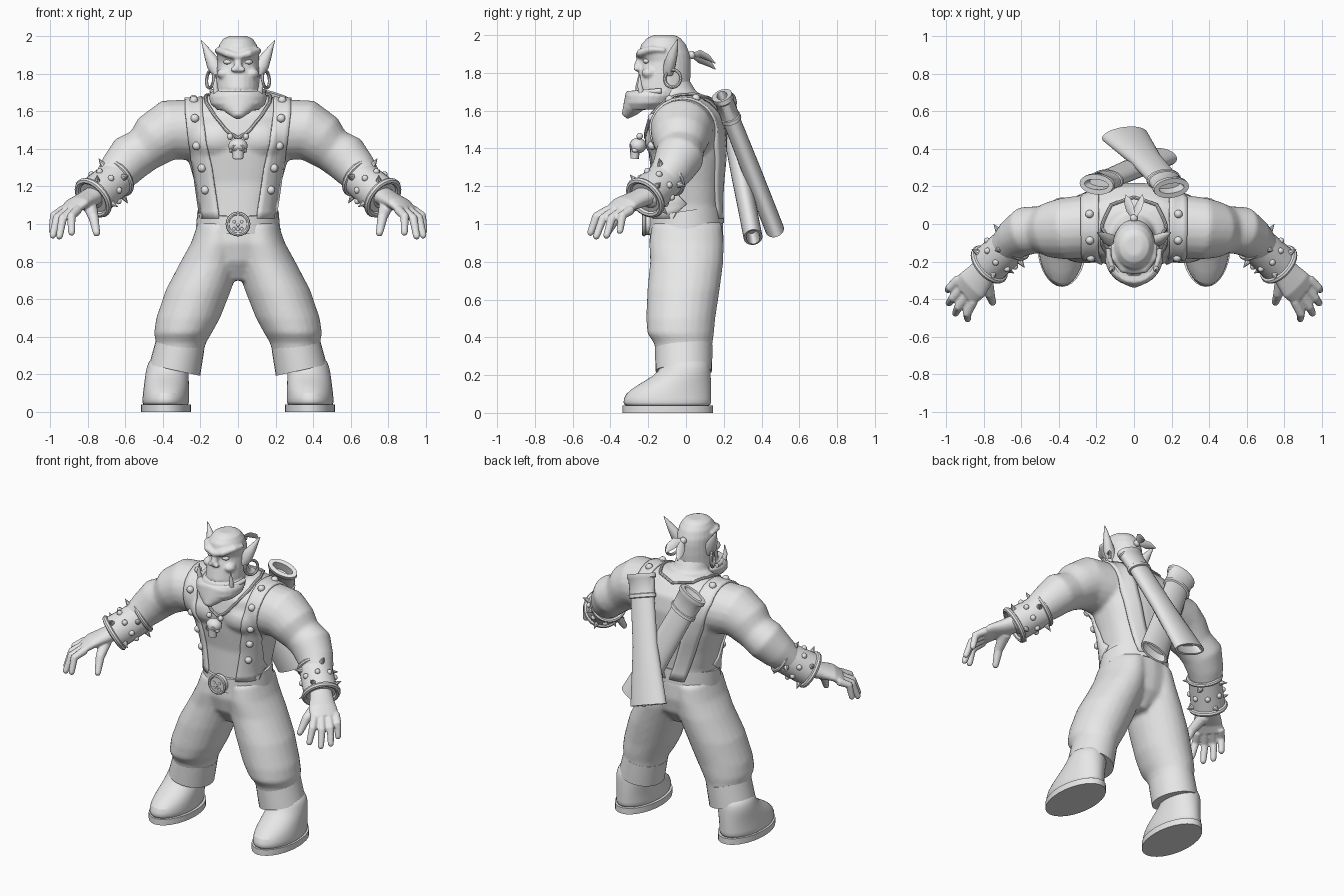
import bpy, bmesh, math
from mathutils import Vector, Matrix
from mathutils.bvhtree import BVHTree

X, Y, Z = Vector((1, 0, 0)), Vector((0, 1, 0)), Vector((0, 0, 1))
cube = bpy.data.objects.get("Cube")
if cube:
    bpy.data.objects.remove(cube, do_unlink=True)

grey = bpy.data.materials.new("plain_grey")
grey.use_nodes = True
grey.diffuse_color = (0.8, 0.8, 0.8, 1)
grey.node_tree.nodes["Principled BSDF"].inputs["Base Color"].default_value = grey.diffuse_color


def loft(bm, stations, wide=X, axis=None, n=20, square=1.0):
    """Skin of oval rings; each station is x, y, z, radius along wide, other radius."""
    pts = [Vector(s[:3]) for s in stations]
    rings = []
    for i, s in enumerate(stations):
        t = axis or pts[min(i + 1, len(pts) - 1)] - pts[max(i - 1, 0)]
        t = t.normalized()
        a = (wide - t * wide.dot(t)).normalized()
        b = t.cross(a)
        ring = []
        for k in range(n):
            c, d = math.cos(math.tau * k / n), math.sin(math.tau * k / n)
            c, d = (math.copysign(abs(v) ** square, v) for v in (c, d))
            ring.append(bm.verts.new(pts[i] + a * s[3] * c + b * s[-1] * d))
        rings.append(ring)
    for p, q in zip(rings, rings[1:]):
        for k in range(n):
            j = (k + 1) % n
            bm.faces.new((p[k], p[j], q[j], q[k]))
    bm.faces.new(rings[0][::-1])
    bm.faces.new(rings[-1])


def levels(bm, rows, n=24, square=1.0):
    """Level rings; each row is z, centre x, half width, front y, back y."""
    loft(bm, [(x, (f + b) / 2, z, w, (b - f) / 2) for z, x, w, f, b in rows], X, Z, n, square)


def blob(bm, loc, size, seg=16):
    m = Matrix.Translation(loc) @ Matrix.Diagonal((*size, 1))
    bmesh.ops.create_uvsphere(bm, u_segments=seg, v_segments=seg // 2, radius=1, matrix=m)


def cone(bm, loc, direction, r1, r2, length, seg=8):
    q = Vector(direction).to_track_quat('Z', 'Y').to_matrix().to_4x4()
    m = Matrix.Translation(loc) @ q @ Matrix.Translation((0, 0, length / 2))
    bmesh.ops.create_cone(bm, cap_ends=True, segments=seg, radius1=r1, radius2=r2, depth=length, matrix=m)


def torus(bm, loc, normal, big, small, n=24, m=8):
    q = Vector(normal).to_track_quat('Z', 'Y')
    grid = []
    for i in range(n):
        u = math.tau * i / n
        row = []
        for j in range(m):
            v = math.tau * j / m
            d = big + small * math.cos(v)
            p = Vector((d * math.cos(u), d * math.sin(u), small * math.sin(v)))
            row.append(bm.verts.new(Vector(loc) + q @ p))
        grid.append(row)
    for i in range(n):
        for j in range(m):
            k, l = (i + 1) % n, (j + 1) % m
            bm.faces.new((grid[i][j], grid[k][j], grid[k][l], grid[i][l]))


def pair(bm):
    """Add the mirror image of what has been built so far."""
    new = bmesh.ops.duplicate(bm, geom=bm.verts[:] + bm.edges[:] + bm.faces[:])["geom"]
    for v in new:
        if isinstance(v, bmesh.types.BMVert):
            v.co.x *= -1


def finish(name, bm, mirror=False, voxel=0, subsurf=0, solid=0, smooth=5):
    if mirror:
        pair(bm)
    bmesh.ops.recalc_face_normals(bm, faces=bm.faces[:])
    mesh = bpy.data.meshes.new(name)
    bm.to_mesh(mesh)
    bm.free()
    ob = bpy.data.objects.new(name, mesh)
    bpy.context.scene.collection.objects.link(ob)
    mesh.materials.append(grey)
    bpy.ops.object.select_all(action='DESELECT')
    ob.select_set(True)
    bpy.context.view_layer.objects.active = ob
    bpy.ops.object.shade_smooth_by_angle(angle=math.radians(42))
    if solid:
        mod = ob.modifiers.new("thickness", 'SOLIDIFY')
        mod.thickness, mod.offset = solid, 0
    if subsurf:
        mod = ob.modifiers.new("round", 'SUBSURF')
        mod.levels = mod.render_levels = subsurf
    if voxel:
        mod = ob.modifiers.new("fuse", 'REMESH')
        mod.mode, mod.voxel_size, mod.use_smooth_shade = 'VOXEL', voxel, True
        mod = ob.modifiers.new("soften", 'SMOOTH')
        mod.factor, mod.iterations = 0.5, smooth
    return ob


# Torso, neck and arms
bm = bmesh.new()
loft(bm, [(.22, -.01, 1.5, .17, .165), (.37, -.025, 1.5, .165, .16), (.44, -.03, 1.45, .15, .145),
          (.5, -.03, 1.395, .125, .12), (.57, -.035, 1.355, .13, .128), (.63, -.075, 1.285, .112, .112),
          (.69, -.13, 1.215, .09, .09), (.78, -.22, 1.13, .07, .06)], Y)
blob(bm, (.11, -.13, 1.45), (.13, .09, .1))
pair(bm)
levels(bm, [(.98, 0, .2, -.18, .19), (1.1, 0, .203, -.178, .185), (1.22, 0, .23, -.175, .195),
            (1.35, 0, .268, -.195, .215), (1.48, 0, .3, -.21, .22), (1.58, 0, .3, -.19, .2),
            (1.65, 0, .24, -.13, .14), (1.69, 0, .14, -.1, .08)], 32, .82)
loft(bm, [(0, -.02, 1.58, .13, .13), (0, -.09, 1.76, .1, .095)])
body = finish("torso_and_arms", bm, voxel=.013)

# Trousers
bm = bmesh.new()
levels(bm, [(1.0, .1, .115, -.18, .19), (.9, .115, .135, -.195, .2), (.8, .145, .16, -.19, .198),
            (.65, .21, .174, -.205, .178), (.5, .265, .17, -.21, .155), (.42, .293, .154, -.205, .148),
            (.37, .303, .134, -.17, .14), (.3, .317, .128, -.155, .138)])
pair(bm)
levels(bm, [(1.02, 0, .212, -.185, .195), (.9, 0, .245, -.195, .2), (.8, 0, .22, -.17, .18), (.7, 0, .07, -.1, .1)])
finish("trousers", bm, voxel=.013, smooth=4)

# Trouser cuffs
bm = bmesh.new()
loft(bm, [(.307, -.012, .36, .131, .152), (.337, -.012, .222, .139, .15)], n=28)
finish("trouser_cuffs", bm, mirror=True)

# Boots and soles
bm = bmesh.new()
levels(bm, [(.3, .365, .1, -.11, .115), (.24, .375, .112, -.135, .13), (.2, .378, .116, -.165, .132),
            (.15, .38, .12, -.255, .135), (.1, .383, .124, -.33, .136), (.05, .385, .126, -.335, .136),
            (.03, .385, .124, -.33, .136)])
finish("boots", bm, mirror=True, subsurf=1)
bm = bmesh.new()
levels(bm, [(0, .383, .134, -.335, .142), (.04, .383, .134, -.335, .142)], 28)
finish("boot_soles", bm, mirror=True)

# Belt and buckle
bm = bmesh.new()
loft(bm, [(0, 0, .975, .224, .203), (0, 0, 1.07, .216, .2)], X, Vector((0, -.15, 1)), 32)
finish("belt", bm)
bm = bmesh.new()
cone(bm, (0, -.19, 1.0), -Y, .06, .055, .035, 24)
torus(bm, (0, -.222, 1.0), Y, .056, .01)
for x, z in ((-.02, 1.012), (.02, 1.012), (0, .995), (-.02, .975), (0, .972), (.02, .975)):
    blob(bm, (x, -.225, z), (.009, .006, .009), 8)
finish("belt_buckle", bm)

# Head: skull, face, jaw and chin tuft fused together
bm = bmesh.new()
blob(bm, (.075, -.195, 1.8), (.038, .04, .03))
blob(bm, (.02, -.26, 1.822), (.02, .018, .014))
loft(bm, [(0, -.245, 1.89, .02, .024), (.055, -.238, 1.907, .022, .026),
          (.1, -.18, 1.925, .018, .022), (.115, -.11, 1.92, .01, .012)], Z, n=12)
pair(bm)
levels(bm, [(2.0, 0, .045, -.17, -.06), (1.985, 0, .08, -.205, -.03), (1.95, 0, .102, -.238, 0),
            (1.9, 0, .113, -.25, .02), (1.86, 0, .11, -.23, .025), (1.8, 0, .114, -.25, .025),
            (1.72, 0, .117, -.27, .02), (1.64, 0, .105, -.22, .01)])
levels(bm, [(1.705, 0, .142, -.31, -.05), (1.68, 0, .155, -.322, -.04), (1.64, 0, .147, -.33, -.06),
            (1.605, 0, .11, -.32, -.11)])
loft(bm, [(0, -.26, 1.66, .12, .07), (0, -.295, 1.605, .075, .045), (0, -.325, 1.568, .02, .02)])
loft(bm, [(0, -.235, 1.89, .018, .02), (0, -.255, 1.835, .024, .022), (0, -.25, 1.81, .02, .015)], n=12)
finish("head", bm, voxel=.008, smooth=3)

# Lower lip rim around the jaw
bm = bmesh.new()
arc = [math.radians(a) for a in range(-90, 91, 15)]
loft(bm, [(.138 * math.sin(a), -.13 - .176 * math.cos(a), 1.705 - .015 * math.cos(a), .014, .014) for a in arc], Z, n=10)
finish("lower_lip", bm)

# Eyes, tusks, ears and earrings
bm = bmesh.new()
blob(bm, (.052, -.208, 1.862), (.026, .02, .014))
finish("eyes", bm, mirror=True)
bm = bmesh.new()
loft(bm, [(.115, -.235, 1.69, .017, .017), (.122, -.245, 1.735, .013, .013), (.116, -.245, 1.795, .002, .002)], n=10)
finish("tusks", bm, mirror=True)
bm = bmesh.new()
loft(bm, [(.1, -.095, 1.8, .028, .035), (.128, -.085, 1.85, .032, .04), (.155, -.07, 1.9, .026, .026),
          (.178, -.055, 1.945, .014, .012), (.196, -.045, 1.978, .002, .002)], Y, n=12)
finish("ears", bm, mirror=True)
bm = bmesh.new()
torus(bm, (.148, -.07, 1.77), (.9, -.4, .1), .046, .009)
finish("earrings", bm, mirror=True)

# Headband knot and its two tails
bm = bmesh.new()
blob(bm, (0, .03, 1.895), (.022, .022, .022), 12)
for s, drop in ((1, .0), (-1, .03)):
    loft(bm, [(0, .03, 1.895, .01, .006), (s * .02, .08, 1.9 - drop, .03, .005),
              (s * .035, .12, 1.88 - drop, .025, .005), (s * .045, .155, 1.85 - drop, .003, .002)], X + Z, n=8)
finish("headband_knot", bm)

# Hands
bm = bmesh.new()
row = Vector((.54, .84, 0))
loft(bm, [(.75, -.19, 1.16, .065, .055), (.81, -.265, 1.128, .075, .046),
          (.86, -.325, 1.105, .09, .038), (.9, -.36, 1.07, .088, .028)], row)
tips = [(.99, -.35, .965), (.985, -.42, .94), (.95, -.475, .935), (.885, -.505, .955)]
for i, tip in enumerate(tips):
    k, tip = Vector((.93, -.29, 1.075)) - row * .047 * i, Vector(tip)
    mid = (k + tip) / 2 + Vector((.018, -.018, .025))
    loft(bm, [(*k, .026, .026), (*mid, .024, .024), (*tip, .019, .019)], row, n=10)
    blob(bm, tip, (.019, .019, .019), 10)
loft(bm, [(.79, -.28, 1.1, .04, .035), (.768, -.37, 1.035, .028, .028), (.753, -.415, .955, .02, .02)], X, n=10)
blob(bm, (.752, -.417, .953), (.02, .02, .02), 10)
finish("hands", bm, mirror=True, voxel=.007, smooth=2)

# Bracers with rims, studs and spikes
bm, trim = bmesh.new(), bmesh.new()
p, q = Vector((.645, -.1, 1.245)), Vector((.77, -.215, 1.14))
t = (q - p).normalized()
loft(bm, [(*p, .1, .1), (*q, .106, .106)], Z, n=28)
torus(bm, p, t, .1, .014)
torus(bm, q, t, .105, .017)
finish("bracers", bm, mirror=True)
a = t.orthogonal().normalized()
for i in range(16):
    out = Matrix.Rotation(math.tau * i / 16, 3, t) @ a
    if i % 2:
        blob(trim, p.lerp(q, .5) + out * .102, (.018, .018, .018), 10)
    else:
        end = .15 if i % 4 else .85
        cone(trim, p.lerp(q, end) + out * .095, out, .02, .001, .05)
finish("bracer_studs_and_spikes", trim, mirror=True)

# Shoulder straps laid over the torso; course gives x, height and angle of each ray
bpy.context.view_layer.update()
tree = BVHTree.FromObject(body, bpy.context.evaluated_depsgraph_get())
course = [Vector(c) for c in ((.145, 1.03, 0), (.185, 1.3, 0), (.215, 1.43, 0), (.235, 1.45, 45),
                              (.235, 1.45, 135), (.18, 1.4, 180), (.06, 1.03, 180))]


def strap_point(step, side):
    i = min(int(step), len(course) - 2)
    x, z, angle = course[i].lerp(course[i + 1], step - i)
    r = math.radians(angle)
    d, c = Vector((0, -math.cos(r), math.sin(r))), Vector((x + side, 0, z))
    hit, normal = tree.ray_cast(c + d * .8, -d)[:2]
    if hit is None:
        hit, normal = tree.find_nearest(c)[:2]
    return hit + normal * .006, normal


bm, studs = bmesh.new(), bmesh.new()
rows = [[bm.verts.new(strap_point(i / 7, s)[0]) for s in (-.048, -.024, 0, .024, .048)] for i in range(43)]
for r0, r1 in zip(rows, rows[1:]):
    for k in range(4):
        bm.faces.new((r0[k], r0[k + 1], r1[k + 1], r1[k]))
finish("shoulder_straps", bm, mirror=True, solid=.014)
for step in (.56, 1, 1.92, 2.75, 3.25, 3.65):
    pos, normal = strap_point(step, 0)
    blob(studs, pos + normal * .006, (.023, .023, .023), 12)
finish("strap_studs", studs, mirror=True)

# Necklace cord resting on the chest and shoulders
bm = bmesh.new()
guide = [Vector(v) for v in ((0, -.25, 1.45), (.05, -.24, 1.49), (.12, -.2, 1.57), (.17, -.12, 1.65),
                             (.17, 0, 1.69), (.12, .1, 1.67), (0, .14, 1.65))]
spots = [g.lerp(h, k / 4) for g, h in zip(guide, guide[1:]) for k in range(4)] + guide[-1:]
path = []
for spot in spots:
    hit, normal = tree.find_nearest(spot)[:2]
    path.append((*(hit + normal * .006), .009, .009))
loft(bm, path, Z, n=8)
finish("necklace_cord", bm, mirror=True)

# Skull pendant
bm = bmesh.new()
blob(bm, (.042, -.245, 1.465), (.018, .018, .018), 10)
torus(bm, (.018, -.293, 1.405), Y, .012, .005, 12, 6)
blob(bm, (.035, -.27, 1.39), (.014, .018, .012), 10)
pair(bm)
blob(bm, (0, -.255, 1.415), (.052, .045, .042))
loft(bm, [(0, -.27, 1.4, .035, .027), (0, -.272, 1.345, .027, .022)], n=12)
finish("skull_pendant", bm)

# Two flared scroll cases crossed on the back
profile = [(.07, .065, .022), (0, .07, .028), (0, .098, .055), (.03, .099, .056), (.04, .09, .05), (.15, .086, .05),
           (.155, .093, .055), (.18, .093, .055), (.185, .08, .047), (.55, .085, .05), (1, .115, .05),
           (1, .1, .036), (.93, .09, .028)]
for name, top, end, flare in (("upper_scroll_case", (.2, .19, 1.68), (-.05, .47, .97), 1.1),
                              ("lower_scroll_case", (-.2, .21, 1.66), (.14, .355, .93), .85)):
    top, end = Vector(top), Vector(end)
    bm = bmesh.new()
    loft(bm, [(*top.lerp(end, f), w * (flare if f > .6 else 1), d) for f, w, d in profile], X, end - top, 24)
    finish(name, bm)
